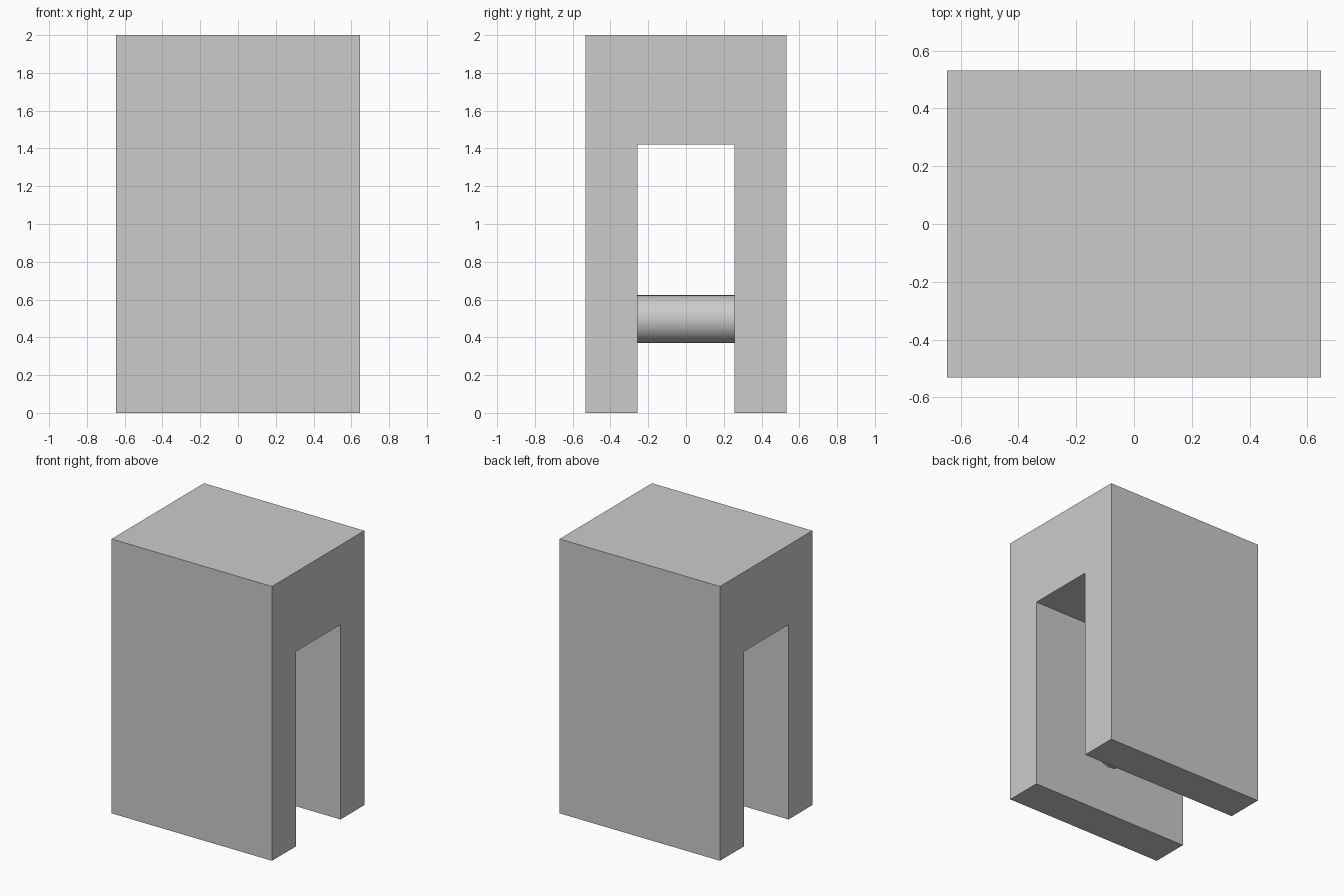
import bpy
import bmesh
import math

cube = bpy.data.objects.get("Cube")
if cube:
    bpy.data.objects.remove(cube, do_unlink=True)

HALF_X, HALF_Y, HEIGHT = 0.647, 0.532, 2.0
SLOT_Y, SLOT_TOP = 0.257, 1.42
PIN_Z, PIN_RADIUS = 0.496, 0.127

# Single plain grey finish
grey = bpy.data.materials.new("plain_grey")
grey.use_nodes = True
colour = (0.6, 0.6, 0.6, 1.0)
grey.diffuse_color = colour
grey.node_tree.nodes["Principled BSDF"].inputs["Base Color"].default_value = colour

# Forked block: an upside-down U profile extruded along x
half = [(SLOT_Y, SLOT_TOP), (SLOT_Y, 0), (HALF_Y, 0), (HALF_Y, HEIGHT)]
profile = half + [(-y, z) for y, z in reversed(half)]
bm = bmesh.new()
side = bm.faces.new([bm.verts.new((-HALF_X, y, z)) for y, z in profile])
extruded = bmesh.ops.extrude_face_region(bm, geom=[side], use_keep_orig=True)
new_verts = [g for g in extruded["geom"] if isinstance(g, bmesh.types.BMVert)]
bmesh.ops.translate(bm, verts=new_verts, vec=(2 * HALF_X, 0, 0))
bmesh.ops.recalc_face_normals(bm, faces=bm.faces)
mesh = bpy.data.meshes.new("forked_block")
bm.to_mesh(mesh)
bm.free()
block = bpy.data.objects.new("forked_block", mesh)
bpy.context.collection.objects.link(block)
mesh.materials.append(grey)

# Round cross pin joining the two legs
bpy.ops.mesh.primitive_cylinder_add(
    vertices=64, radius=PIN_RADIUS, depth=2 * SLOT_Y,
    location=(0, 0, PIN_Z), rotation=(math.pi / 2, 0, 0))
pin = bpy.context.object
pin.name = "cross_pin"
pin.data.materials.append(grey)
bpy.ops.object.shade_smooth_by_angle(angle=math.radians(30))
